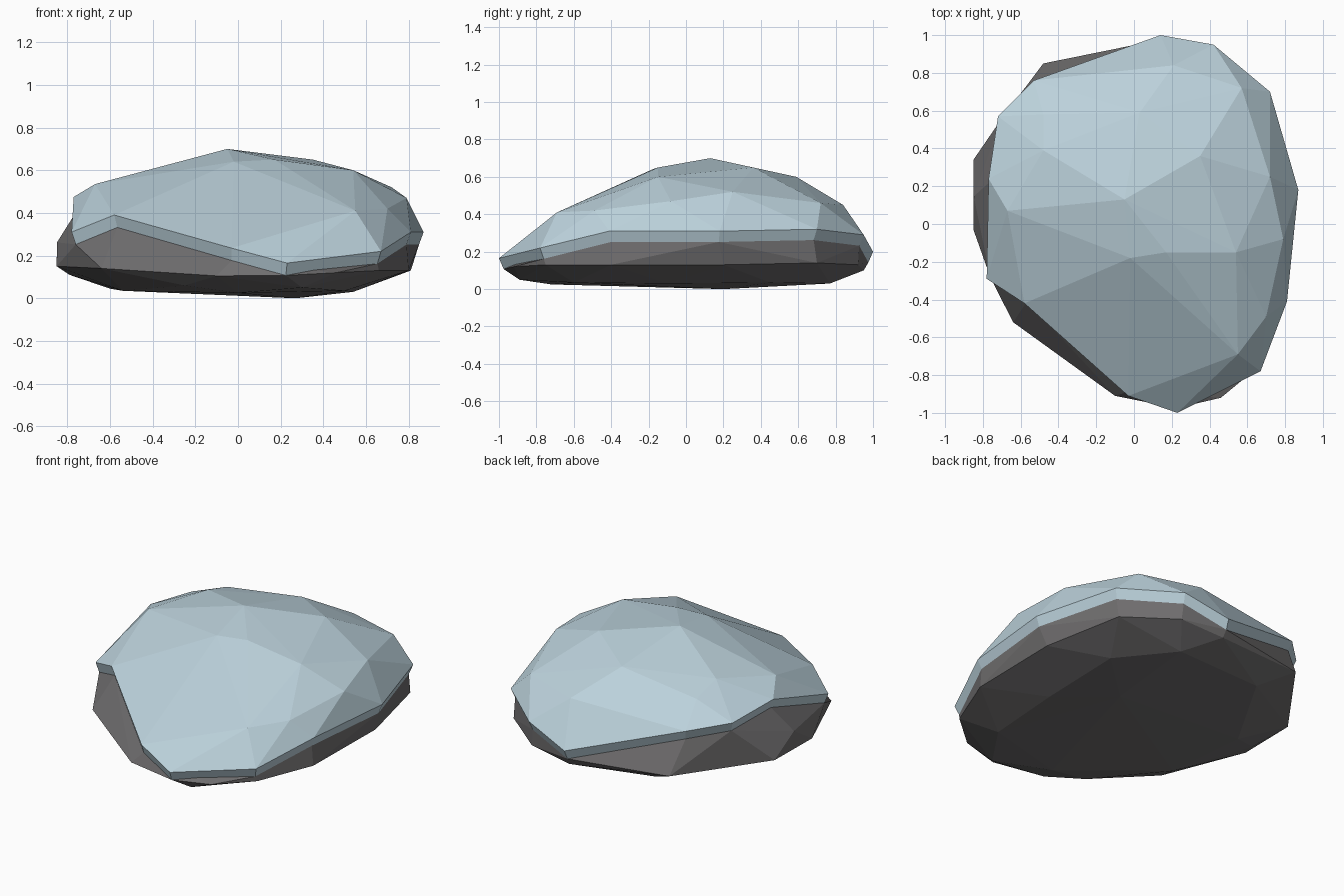
import bpy, bmesh

if "Cube" in bpy.data.objects:
    bpy.data.objects.remove(bpy.data.objects["Cube"])


def material(name, color):
    m = bpy.data.materials.new(name)
    m.diffuse_color = (*color, 1)
    m.use_nodes = True
    m.node_tree.nodes["Principled BSDF"].inputs["Base Color"].default_value = m.diffuse_color
    return m


def finish(bm, name, mat):
    bmesh.ops.recalc_face_normals(bm, faces=bm.faces)
    me = bpy.data.meshes.new(name)
    bm.to_mesh(me)
    bm.free()
    me.materials.append(mat)
    ob = bpy.data.objects.new(name, me)
    bpy.context.collection.objects.link(ob)


def hull(points):
    bm = bmesh.new()
    for p in points:
        bm.verts.new(p)
    bmesh.ops.convex_hull(bm, input=bm.verts[:])
    bmesh.ops.delete(bm, geom=[v for v in bm.verts if not v.link_faces], context='VERTS')
    return bm


# outer edge of the snow cap, and the same edge lowered and pulled in
rim = [(.14, 1, .20), (.42, .95, .29), (.72, .70, .32), (.87, .18, .31),
       (.81, -.41, .31), (.67, -.78, .22), (.23, -1, .165), (-.03, -.91, .235),
       (-.58, -.42, .39), (-.78, -.29, .31), (-.87, .15, .32), (-.77, .24, .475),
       (-.72, .57, .44), (-.53, .76, .41)]
lower = [(x * .975, y * .975, z - .058) for x, y, z in rim]

# facets on top of the snow
crown = [(-.05, .13, .70), (.35, .36, .65), (.54, -.15, .60), (.17, -.15, .65),
         (-.02, -.18, .64), (.72, .25, .52), (.79, -.08, .47), (.57, .72, .46),
         (.21, .84, .45), (.03, .59, .60), (-.48, .58, .53),
         (-.67, .07, .535), (.55, -.69, .41), (.70, -.49, .42), (-.48, .39, .585)]

# snow cap: top of the hull, plus a thin skirt and a hidden underside
bm = hull(rim + crown)
rim_keys = {tuple(round(c, 3) for c in p) for p in rim}


def on_rim(v):
    return tuple(round(c, 3) for c in v.co) in rim_keys


bmesh.ops.delete(bm, geom=[f for f in bm.faces if all(on_rim(v) for v in f.verts)],
                 context='FACES')
for scale, drop in ((.975, .058), (.8, 0)):
    edges = [e for e in bm.edges if e.is_boundary]
    new = bmesh.ops.extrude_edge_only(bm, edges=edges)['geom']
    for v in new:
        if isinstance(v, bmesh.types.BMVert):
            v.co = (v.co.x * scale, v.co.y * scale, v.co.z - drop)
finish(bm, "snow_cap", material("pale blue snow", (.50, .64, .71)))

# rock: waist ring, base ring and the underside of the snow edge
waist = [(-.85, .34, .155), (-.85, -.03, .15), (-.64, -.52, .14), (-.10, -.91, .105),
         (.46, -.92, .12), (.66, -.75, .13), (.80, -.40, .13), (.81, .20, .13),
         (.70, .70, .14), (.42, .92, .13), (.14, .95, .10), (-.48, .85, .15)]
base = [(.27, .20, 0), (.54, -.10, .03), (.30, .77, .03), (-.30, .72, .05),
        (-.60, .20, .045), (-.54, -.30, .035), (-.25, -.72, .06), (0, -.72, .025),
        (.30, -.89, .05), (.55, .45, .035), (.5, -.6, .035), (-.79, .1, .11)]
finish(hull(lower + waist + base), "rock_body", material("dark grey stone", (.16, .155, .158)))
